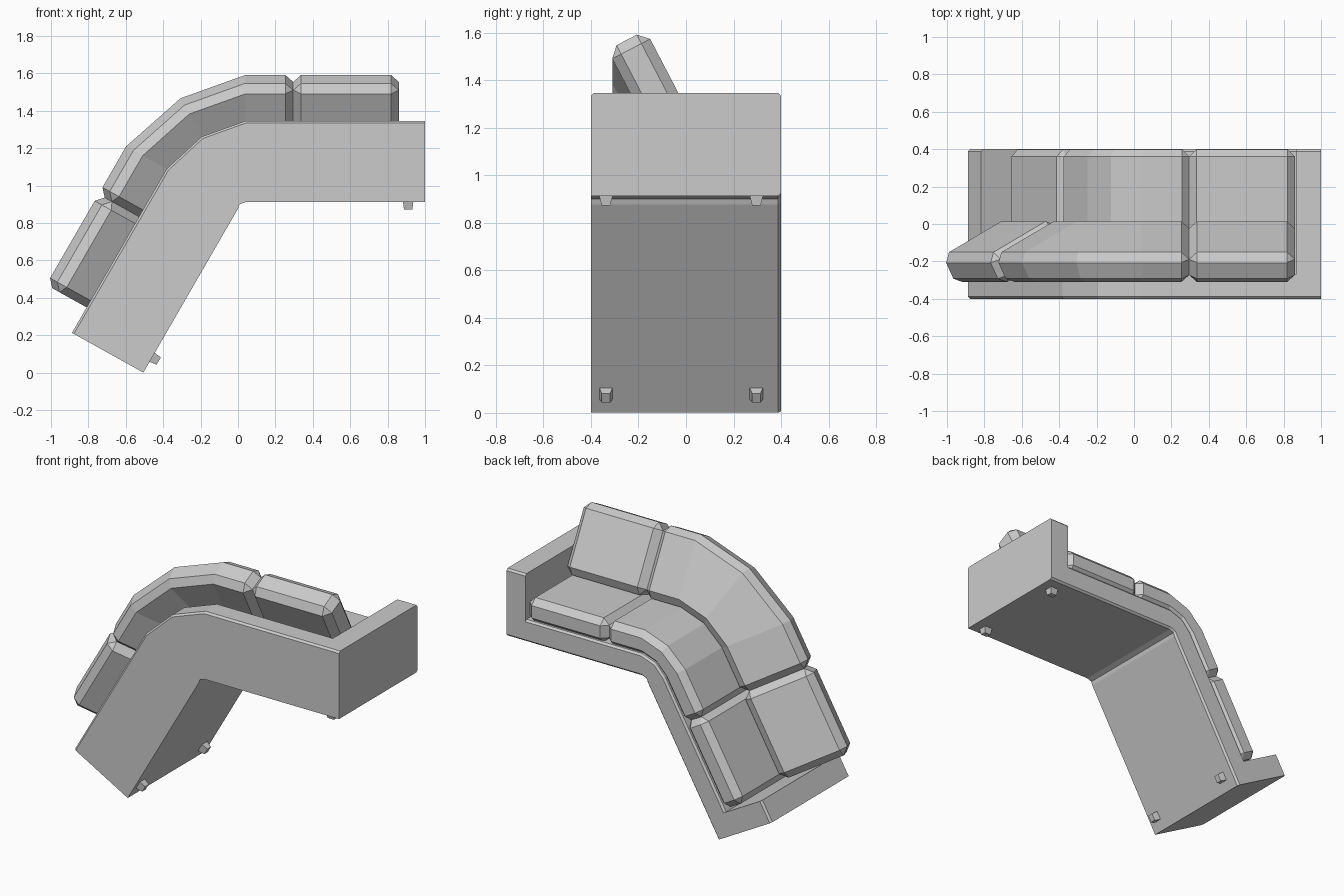
import bpy, bmesh, math
from mathutils import Vector

if "Cube" in bpy.data.objects:
    bpy.data.objects.remove(bpy.data.objects["Cube"])

BENDS = (-0.2, -0.1, 0.0)


def pos(s, y, h):
    """Map sofa coordinates (length s, depth y, height h) onto the bent run."""
    right = Vector((0.04, y, 0.912 + h))
    mid = Vector((0.008 - 0.463 * h, y, 0.9 + 0.835 * h))
    left = Vector((-0.88 * h, y, 0.877 + 0.49 * h))
    if s >= 0:
        return right + Vector((s, 0, 0))
    if s >= -0.1:
        return right.lerp(mid, s / -0.1)
    if s >= -0.2:
        return mid.lerp(left, (s + 0.1) / -0.1)
    return left + (-0.2 - s) * Vector((-0.5, 0, -0.866))


def sweep(name, stations):
    """Skin a list of (s, section) pairs and cap both ends."""
    bm = bmesh.new()
    rings = [[bm.verts.new(pos(s, y, h)) for y, h in sec] for s, sec in stations]
    n = len(rings[0])
    for a, b in zip(rings, rings[1:]):
        for i in range(n):
            j = (i + 1) % n
            bm.faces.new((a[i], a[j], b[j], b[i]))
    bm.faces.new(rings[0])
    bm.faces.new(rings[-1])
    bmesh.ops.remove_doubles(bm, verts=bm.verts, dist=0.0005)
    bmesh.ops.recalc_face_normals(bm, faces=bm.faces)
    me = bpy.data.meshes.new(name)
    bm.to_mesh(me)
    bm.free()
    ob = bpy.data.objects.new(name, me)
    bpy.context.collection.objects.link(ob)
    return ob


def box_section(cy, ch, w, t, c, tilt, cap=False):
    """Chamfered rectangle, or the inner rectangle that closes a chamfered end."""
    pts = []
    for sx, sy in ((1, 1), (-1, 1), (-1, -1), (1, -1)):
        x, y = sx * w / 2, sy * t / 2
        corner = [(x, y - sy * c), (x - sx * c, y)]
        if sx * sy < 0:
            corner.reverse()
        if cap:
            corner = [(x - sx * c, y - sy * c)] * 2
        pts += corner
    ca, sa = math.cos(tilt), math.sin(tilt)
    return [(cy + x * ca - y * sa, ch + x * sa + y * ca) for x, y in pts]


def cushion(name, s0, s1, c, tilt, *shape):
    full = box_section(*shape, c, tilt)
    cap = box_section(*shape, c, tilt, True)
    inner = sorted([s0 + c, s1 - c] + [b for b in BENDS if s0 < b < s1])
    sweep(name, [(s0, cap)] + [(s, full) for s in inner] + [(s1, cap)])


# Base with low deck and back wall
e, top, low = 0.012, 0.434, 0.14
back = [(-0.4, 0), (-0.4, top - e), (-0.4 + e, top), (-0.27, top)]
front = [(0.4, e), (0.4 - e, 0)]
deck = back + [(-0.27, low), (0.4 - e, low), (0.4, low - e)] + front
sweep("base", [(s, deck) for s in (-1.07, *BENDS, 0.825)])

# Arms at both ends
arm = back[:3] + [(0.4 - e, top), (0.4, top - e)] + front
sweep("right_arm", [(0.825, arm), (0.96, arm)])
sweep("left_arm", [(-1.212, arm), (-1.07, arm)])

# Seat and back cushions: two straight ones and one around the bend
for side, s0, s1 in (("left", -1.055, -0.495), ("corner", -0.495, 0.255),
                     ("right", 0.255, 0.82)):
    cushion("seat_cushion_" + side, s0, s1, 0.038, 0, 0.064, 0.203, 0.668, 0.156)
    cushion("back_cushion_" + side, s0, s1, 0.042, math.radians(27.5),
            -0.148, 0.462, 0.18, 0.441)

# Tapered feet
for side, s in (("left", -1.118), ("right", 0.87)):
    for row, y in (("back", -0.337), ("front", 0.296)):
        sec = [(y - 0.029, 0.005), (y + 0.029, 0.005), (y + 0.022, -0.04), (y - 0.022, -0.04)]
        foot = sweep(f"{side}_{row}_foot", [(s - 0.028, sec), (s + 0.028, sec)])
        up = pos(s, 0, 1) - pos(s, 0, 0)
        mid = pos(s, y, -0.04)
        for v in foot.data.vertices:
            if (v.co - mid).dot(up) < 0.01:
                v.co = mid + (v.co - mid) * 0.8
